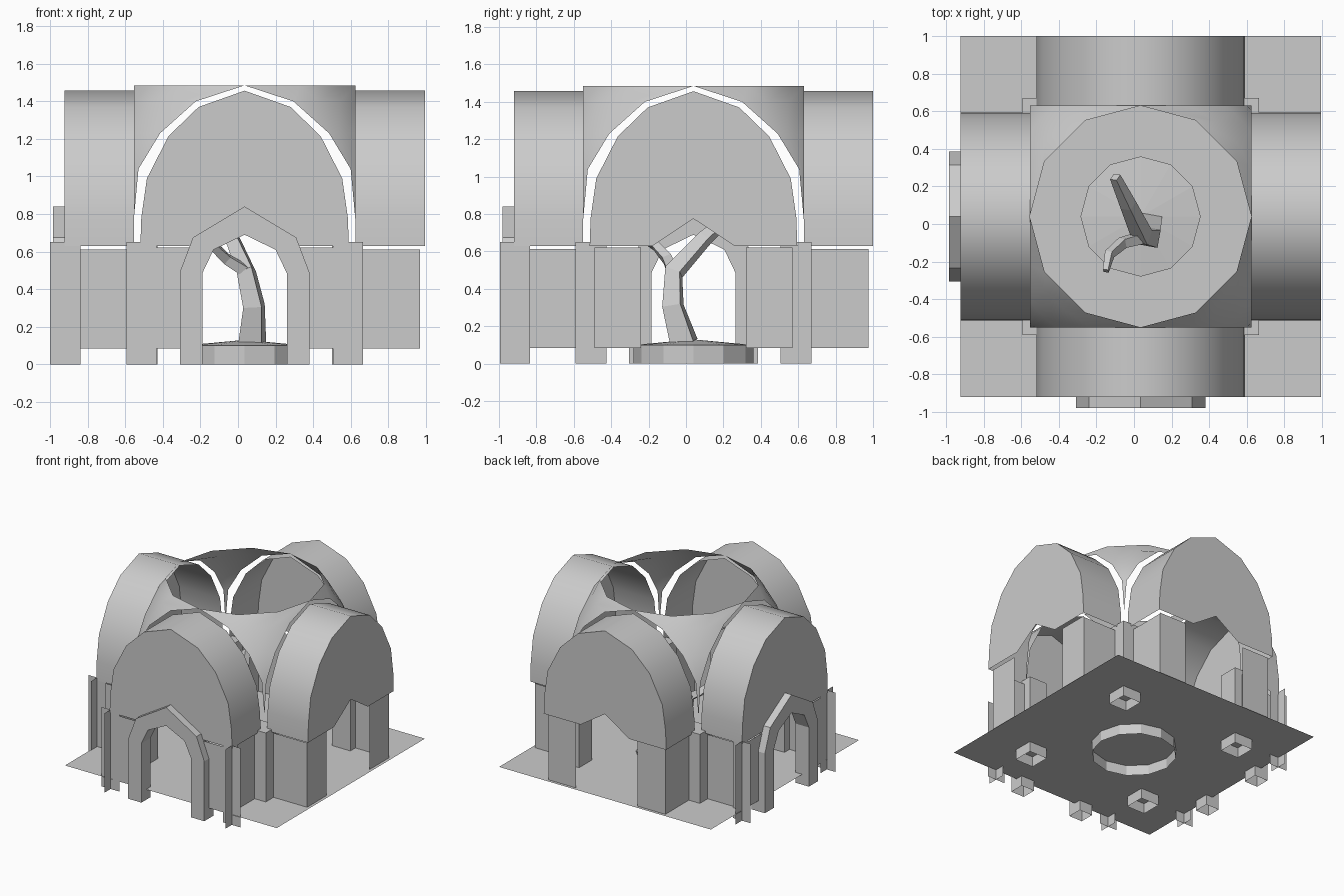
import bpy, bmesh, math
from mathutils import Vector, Matrix

if "Cube" in bpy.data.objects:
    bpy.data.objects.remove(bpy.data.objects["Cube"])

CX, CY, D, H = 0.035, 0.04, 0.96, 0.59   # plan centre, arm reach, crossing half width
FLOOR, WALL_TOP, SPRING = 0.085, 0.612, 0.63


def make(name, verts, faces, turn=0, smooth=None):
    """Mesh object in plan coordinates, turned about the plan centre."""
    m = Matrix.Translation((CX, CY, 0)) @ Matrix.Rotation(turn, 4, 'Z')
    me = bpy.data.meshes.new(name)
    me.from_pydata([m @ Vector(v) for v in verts], [], faces)
    bm = bmesh.new()
    bm.from_mesh(me)
    bmesh.ops.recalc_face_normals(bm, faces=bm.faces)
    bm.to_mesh(me)
    bm.free()
    ob = bpy.data.objects.new(name, me)
    bpy.context.collection.objects.link(ob)
    if smooth:
        bpy.context.view_layer.objects.active = ob
        ob.select_set(True)
        bpy.ops.object.shade_smooth_by_angle(angle=math.radians(smooth))
        ob.select_set(False)
    return ob


def skin(rings, closed):
    """Verts and quad faces joining successive rings of points."""
    n = len(rings[0])
    faces = [(i * n + j, i * n + (j + 1) % n, (i + 1) * n + (j + 1) % n, (i + 1) * n + j)
             for i in range(len(rings) - 1) for j in range(n if closed else n - 1)]
    return [p for r in rings for p in r], faces


def upright(name, a, b, z0, z1, turn=0):
    """Vertical rectangle between two plan points."""
    return make(name, [(*a, z0), (*b, z0), (*b, z1), (*a, z1)], [(0, 1, 2, 3)], turn)


def mirrored(half):
    """Complete a half profile whose last point lies on the axis."""
    return [(-x, z) for x, z in half] + [(x, z) for x, z in reversed(half[:-1])]


def tube(name, path, sides, turn=0.6):
    rings = []
    for i, (p, r) in enumerate(path):
        a, b = Vector(path[max(i - 1, 0)][0]), Vector(path[min(i + 1, len(path) - 1)][0])
        d = (b - a).normalized()
        u = d.cross(Vector((0, 1, 0))).normalized()
        v = d.cross(u)
        rings.append([Vector(p) - Vector((CX, CY, 0)) + r * (math.cos(t) * u + math.sin(t) * v)
                      for t in (turn + math.tau * k / sides for k in range(sides))])
    verts, faces = skin(rings, True)
    faces.append(tuple(range(len(verts) - sides, len(verts))))
    return make(name, verts, faces)


# floor
make("floor", [(-D, -D, FLOOR), (D, -D, FLOOR), (D, D, FLOOR), (-D, D, FLOOR)], [(0, 1, 2, 3)])

# pointed vault profile, and door frame outlines
vault = mirrored([(0.555, SPRING), (0.55, 0.78), (0.52, 0.99), (0.405, 1.215), (0.245, 1.37), (0, 1.457)])
outer = mirrored([(0.345, 0), (0.345, 0.49), (0.275, 0.675), (0, 0.84)])
inner = mirrored([(0.225, 0), (0.225, 0.485), (0.165, 0.61), (0, 0.69)])

for side, turn in (("front", 0), ("right", math.pi / 2), ("back", math.pi), ("left", -math.pi / 2)):
    framed = side in ("front", "left")
    end = -D if framed else -0.935
    # barrel vault and its end wall with a gabled notch over the doorway
    v, f = skin([[(x, -y, z) for x, z in vault] for y in (H, D)], False)
    make(side + "_vault", v, f, turn, 40)
    notch = [(0.22, SPRING), (0, 0.775), (-0.22, SPRING)]
    pts = [(x, -D, z) for x, z in vault + notch]
    make(side + "_gable", pts, [tuple(range(len(pts)))], turn)
    # lower walls
    for s in (-1, 1):
        upright(side + "_side_wall", (s * 0.53, -0.55), (s * 0.53, end), FLOOR, WALL_TOP, turn)
        upright(side + "_end_wall", (s * 0.28, end), (s * 0.53, end), FLOOR, 0.622, turn)
    if framed:
        # door frame, open at the feet
        rings = [[(x, y, z) for x, z in prof] for prof, y in
                 ((outer, -1.02), (outer, -0.9), (inner, -0.9), (inner, -1.02), (outer, -1.02))]
        v, f = skin(rings, False)
        make(side + "_door_frame", v, f, turn)
        # crossed sheet pilasters at the outer corners
        for s in (-1, 1):
            upright(side + "_pilaster", (s * 0.55, -1.035), (s * 0.55, -0.875), 0, 0.65, turn)
            upright(side + "_pilaster", (s * 0.47, -0.955), (s * 0.63, -0.955), 0, 0.65, turn)

    # crossing column, open at the foot
    q = [(0.465, 0.465), (0.63, 0.465), (0.63, 0.63), (0.465, 0.63)]
    v, f = skin([[(*p, z) for p in q] for z in (0, 0.65)], True)
    make("crossing_column", v, f + [(4, 5, 6, 7)], turn)

    # corner pendentive rising to the open twelve-sided ring
    rows = []
    for a, z in ((H, 0.77), (0.565, 1.04), (0.45, 1.23), (0.26, 1.4), (0, 1.485)):
        r, t0 = math.hypot(H, a), math.atan2(a, H)
        lo, hi = t0, math.pi / 2 - t0
        if a > 0 and t0 > math.pi / 4:
            lo, hi = hi, lo
        lo, hi = math.atan2(a, H), math.atan2(H, a)
        rows.append([(r * math.cos(t), r * math.sin(t), z)
                     for t in (lo + (hi - lo) * k / 3 for k in range(4))])
    v, f = skin(rows, False)
    ob = make("pendentive", v, f, turn, 50)
    bm = bmesh.new()
    bm.from_mesh(ob.data)
    bmesh.ops.remove_doubles(bm, verts=bm.verts, dist=1e-4)
    bm.to_mesh(ob.data)
    bm.free()

# twelve-sided planter with a low mound of soil
ring = [(0.32 * math.cos(math.tau * k / 12), 0.32 * math.sin(math.tau * k / 12)) for k in range(12)]
v, f = skin([[(*p, z) for p in ring] for z in (0, 0.1)], True)
v.append((0, 0, 0.13))
make("planter", v, f + [(12 + k, 12 + (k + 1) % 12, 24) for k in range(12)])

# bare tree
tube("tree_trunk", [((0.075, -0.01, 0.11), 0.09), ((0.085, -0.07, 0.31), 0.07), ((0.045, -0.065, 0.49), 0.06),
                    ((-0.03, 0.1, 0.67), 0.045), ((-0.1, 0.25, 0.8), 0.03)], 4)
tube("tree_branch", [((0.05, -0.07, 0.49), 0.04), ((-0.06, -0.1, 0.56), 0.035),
                     ((-0.13, -0.16, 0.63), 0.03), ((-0.15, -0.25, 0.68), 0.02)], 4)
